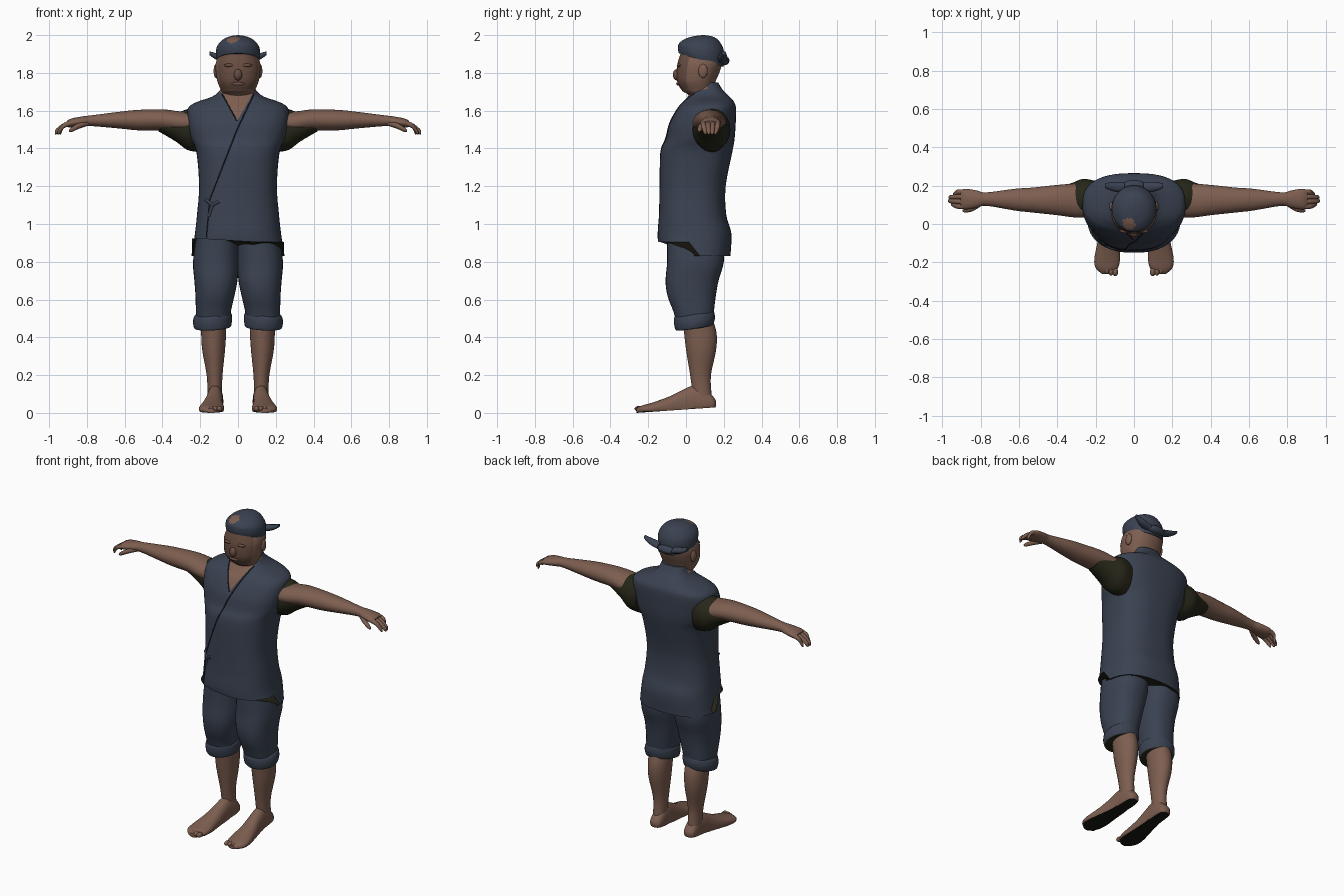
import bpy
import bmesh
import math
from mathutils import Vector
from mathutils.bvhtree import BVHTree

default_cube = bpy.data.objects.get("Cube")
if default_cube:
    bpy.data.objects.remove(default_cube, do_unlink=True)


def make_material(name, red, green, blue):
    mat = bpy.data.materials.new(name)
    mat.use_nodes = True
    mat.diffuse_color = (red, green, blue, 1)
    shader = next(n for n in mat.node_tree.nodes if n.type == 'BSDF_PRINCIPLED')
    shader.inputs["Base Color"].default_value = (red, green, blue, 1)
    shader.inputs["Roughness"].default_value = 0.9
    return mat


cloth = make_material("navy cloth", .043, .055, .083)
skin = make_material("tan skin", .205, .112, .08)
face_skin = make_material("weathered face skin", .14, .075, .053)
lining = make_material("dark olive lining", .02, .02, .01)
sole = make_material("black sole", .009, .009, .006)
seam = make_material("dark seam", .012, .015, .024)
parts = []


def add_object(name, bm, materials):
    bmesh.ops.recalc_face_normals(bm, faces=bm.faces)
    mesh = bpy.data.meshes.new(name)
    bm.to_mesh(mesh)
    obj = bpy.data.objects.new(name, mesh)
    for mat in materials:
        mesh.materials.append(mat)
    bpy.context.collection.objects.link(obj)
    parts.append(obj)
    return obj


def smooth_rows(rows, steps):
    """Catmull-Rom interpolation between cross-sections."""
    result = []
    for i in range(len(rows) - 1):
        before, start = rows[max(i - 1, 0)], rows[i]
        end, after = rows[i + 1], rows[min(i + 2, len(rows) - 1)]
        for step in range(steps):
            t = step / steps
            result.append([
                b + t / 2 * (c - a + t * (2 * a - 5 * b + 4 * c - d + t * (3 * (b - c) + d - a)))
                for a, b, c, d in zip(before, start, end, after)])
    return result + [list(rows[-1])]


def loft(rows, axis='z', side=1, sides=32, steps=4, power=2.0):
    """Rows hold: position on axis, two centre coordinates, two radii."""
    bm = bmesh.new()
    rings = []
    for pos, a, b, radius_a, radius_b in smooth_rows(rows, steps):
        ring = []
        for k in range(sides):
            angle = math.tau * k / sides
            c, s = math.cos(angle), math.sin(angle)
            u = a + radius_a * math.copysign(abs(c) ** (2 / power), c)
            v = b + radius_b * math.copysign(abs(s) ** (2 / power), s)
            x, y, z = {'x': (pos, u, v), 'y': (u, pos, v), 'z': (u, v, pos)}[axis]
            ring.append(bm.verts.new((side * x, y, z)))
        rings.append(ring)
    for low, high in zip(rings, rings[1:]):
        for k in range(sides):
            j = (k + 1) % sides
            bm.faces.new((low[k], low[j], high[j], high[k]))
    bm.faces.new(rings[0])
    bm.faces.new(rings[-1])
    bmesh.ops.recalc_face_normals(bm, faces=bm.faces)
    return bm


def ellipsoid(name, centre, radii, mat):
    bm = bmesh.new()
    bmesh.ops.create_uvsphere(bm, u_segments=16, v_segments=10, radius=1)
    bmesh.ops.scale(bm, vec=radii, verts=bm.verts)
    bmesh.ops.translate(bm, vec=centre, verts=bm.verts)
    return add_object(name, bm, [mat])


# Wrapped sleeveless jacket with a raised front hem and an open neckline
bm = loft([(.83, 0, .045, .245, .19), (.95, 0, .045, .228, .195), (1.05, 0, .035, .217, .178),
           (1.2, 0, .035, .206, .175), (1.38, 0, .055, .22, .19), (1.45, 0, .075, .248, .182),
           (1.53, 0, .088, .265, .175), (1.61, 0, .11, .266, .155), (1.645, 0, .12, .22, .135),
           (1.675, 0, .12, .135, .11), (1.71, 0, .115, .095, .08), (1.75, 0, .11, .08, .06)],
          sides=64, power=2.5)
for v in bm.verts:
    if v.co.y < .03:
        v.co.z = max(v.co.z, .91 - .06 * min(v.co.x, .1))
neck_tip, neck_slope = Vector((-.005, 0, 1.545)), .58
for side in (-1, 1):
    front = [f for f in bm.faces if f.calc_center_median().y < .11 and f.calc_center_median().z > 1.5]
    geom = set(front) | {e for f in front for e in f.edges} | {v for f in front for v in f.verts}
    bmesh.ops.bisect_plane(bm, geom=list(geom), plane_co=neck_tip,
                           plane_no=(side, 0, -neck_slope))
for f in bm.faces:
    mid = f.calc_center_median()
    if mid.y < .11 and abs(mid.x - neck_tip.x) < (mid.z - neck_tip.z) * neck_slope:
        f.material_index = 1
    elif f.normal.z < -.9 and mid.z < 1:
        f.material_index = 2
surface = BVHTree.FromBMesh(bm)
add_object("jacket", bm, [cloth, skin, lining])


def draped_cord(name, points, radius, mat):
    """A thin cord lying on the front of the jacket."""
    path = []
    for (x0, z0), (x1, z1) in zip(points, points[1:]):
        for k in range(13):
            t = k / 12
            hit = surface.ray_cast(Vector((x0 + (x1 - x0) * t, -1, z0 + (z1 - z0) * t)), Vector((0, 1, 0)))
            if hit[0] and (not path or (hit[0] - path[-1]).length > .001):
                path.append(hit[0])
    curve = bpy.data.curves.new(name, 'CURVE')
    curve.dimensions = '3D'
    curve.bevel_depth = radius
    curve.bevel_resolution = 1
    curve.materials.append(mat)
    spline = curve.splines.new('POLY')
    spline.points.add(len(path) - 1)
    for point, co in zip(spline.points, path):
        point.co = (*co, 1)
    obj = bpy.data.objects.new(name, curve)
    bpy.context.collection.objects.link(obj)


# Lapel edge, neckline edge and side tie
draped_cord("lapel_edge", [(.085, 1.69), (-.005, 1.5), (-.15, 1.13), (-.168, .93)], .0035, seam)
draped_cord("neckline_edge", [(-.085, 1.69), (-.005, 1.545)], .0035, seam)
draped_cord("tie_upper", [(-.17, 1.13), (-.135, 1.1), (-.1, 1.12)], .009, cloth)
draped_cord("tie_lower", [(-.135, 1.1), (-.155, 1.04)], .008, cloth)

# Neck and head, darker on the face
bm = loft([(1.6, 0, .11, .08, .06), (1.68, 0, .09, .082, .075), (1.705, 0, .065, .088, .085),
           (1.75, 0, .055, .108, .1), (1.8, 0, .063, .117, .113), (1.85, 0, .073, .118, .118),
           (1.9, 0, .08, .1, .11)], sides=48, power=2.2)
for f in bm.faces:
    if f.normal.y < -.45 and f.calc_center_median().z > 1.71:
        f.material_index = 1
add_object("head", bm, [skin, face_skin])
ellipsoid("nose", (0, -.048, 1.79), (.022, .022, .03), face_skin)
ellipsoid("mouth", (0, -.04, 1.742), (.034, .012, .01), face_skin)
for side, word in ((-1, "right"), (1, "left")):
    ellipsoid(word + "_brow", (side * .045, -.036, 1.84), (.03, .012, .009), face_skin)
    ellipsoid(word + "_ear", (side * .117, .09, 1.81), (.012, .025, .037), skin)

# Head wrap with a patch near the crown, tilted down towards the back
bm = loft([(1.868, 0, .08, .112, .119), (1.9, 0, .08, .117, .122), (1.94, 0, .081, .111, .118),
           (1.975, 0, .085, .082, .09), (1.993, 0, .09, .045, .052), (2, 0, .092, .004, .005)],
          sides=48, steps=5)
for v in bm.verts:
    v.co.z -= .28 * (v.co.y - .08) * (2 - v.co.z) / .12
for f in bm.faces:
    if (f.calc_center_median() - Vector((-.027, 0, 1.975))).length < .034:
        f.material_index = 1
add_object("head_wrap", bm, [cloth, skin])
ellipsoid("wrap_knot", (0, .2, 1.865), (.06, .03, .025), cloth)

for side, word in ((-1, "right"), (1, "left")):
    def limb(name, rows, mat, axis='x', **options):
        return add_object(word + "_" + name, loft(rows, axis, side, **options), [mat])

    limb("wrap_tail", [(.05, .19, 1.87, .03, .02), (.11, .195, 1.885, .024, .018),
                       (.152, .2, 1.905, .012, .01)], cloth, sides=12)

    # Armhole lining, arm and hand
    limb("armhole_lining", [(.2, .135, 1.5, .09, .12), (.268, .135, 1.5, .1, .108),
                            (.33, .13, 1.512, .082, .075), (.42, .127, 1.535, .06, .045)], lining)
    limb("arm", [(.2, .12, 1.53, .08, .06), (.3, .122, 1.537, .088, .058), (.4, .125, 1.55, .079, .057),
                 (.53, .125, 1.55, .065, .054), (.62, .127, 1.55, .057, .045), (.77, .13, 1.547, .035, .029),
                 (.82, .13, 1.543, .045, .027), (.88, .13, 1.535, .054, .024), (.905, .13, 1.53, .045, .016)], skin)
    for k, reach in enumerate((.955, .97, .968, .945)):
        y = .092 + .025 * k
        tip_y = .13 + (y - .13) * .75
        limb("finger_%d" % (k + 1), [(.87, y, 1.537, .013, .014), (.92, y, 1.522, .013, .014),
                                     (reach - .008, tip_y, 1.49, .011, .015),
                                     (reach, tip_y, 1.482, .004, .007)], skin, sides=12)
    limb("thumb", [(.79, .115, 1.535, .016, .014), (.84, .085, 1.52, .017, .015),
                   (.88, .072, 1.5, .012, .013), (.895, .07, 1.492, .004, .005)], skin, sides=12)

    # Cropped trousers with a rolled cuff
    limb("trouser_leg", [(.48, .132, .045, .088, .095), (.54, .13, .04, .093, .108),
                         (.62, .122, .03, .103, .128), (.7, .117, .032, .114, .14),
                         (.8, .117, .05, .121, .15), (.93, .112, .05, .11, .15)], cloth, 'z', power=2.3)
    bm = loft([(.45, .133, .045, .088, .09), (.455, .134, .045, .098, .1), (.485, .135, .045, .103, .108),
               (.515, .133, .043, .1, .107), (.53, .131, .042, .088, .1)], 'z', side)
    for v in bm.verts:
        v.co.z += .15 * (v.co.y - .045) - .06 * (side * v.co.x - .135)
    for f in bm.faces:
        f.material_index = int(f.normal.z < -.9)
    add_object(word + "_cuff", bm, [cloth, lining])

    # Bare shin and foot
    limb("lower_leg", [(.05, .123, .09, .04, .05), (.1, .123, .085, .038, .05), (.2, .124, .077, .042, .055),
                       (.33, .129, .08, .06, .079), (.42, .129, .076, .066, .086),
                       (.5, .13, .06, .068, .08)], skin, 'z')
    bm = loft([(-.262, .14, .012, .025, .012), (-.23, .142, .018, .058, .022), (-.18, .14, .022, .067, .032),
               (-.09, .133, .032, .056, .054), (-.02, .126, .045, .047, .075), (.04, .122, .06, .043, .085),
               (.1, .12, .06, .042, .07), (.145, .12, .05, .034, .035), (.16, .12, .05, .012, .012)],
              'y', side, power=2.2)
    for v in bm.verts:
        v.co.z = max(v.co.z, .07 * (v.co.y + .262))
    bm.normal_update()
    for f in bm.faces:
        f.material_index = int(f.normal.z < -.75)
    add_object(word + "_foot", bm, [skin, sole])
    for k in range(5):
        ellipsoid("%s_toe_%d" % (word, k + 1), (side * (.098 + .022 * k), -.25 + .005 * k * k / 2, .022),
                  (.015 - .001 * k, .022, .015), skin)

# Smooth shading with sharp rims
bpy.ops.object.select_all(action='DESELECT')
for obj in parts:
    obj.select_set(True)
bpy.context.view_layer.objects.active = parts[0]
bpy.ops.object.shade_smooth_by_angle(angle=math.radians(45))
